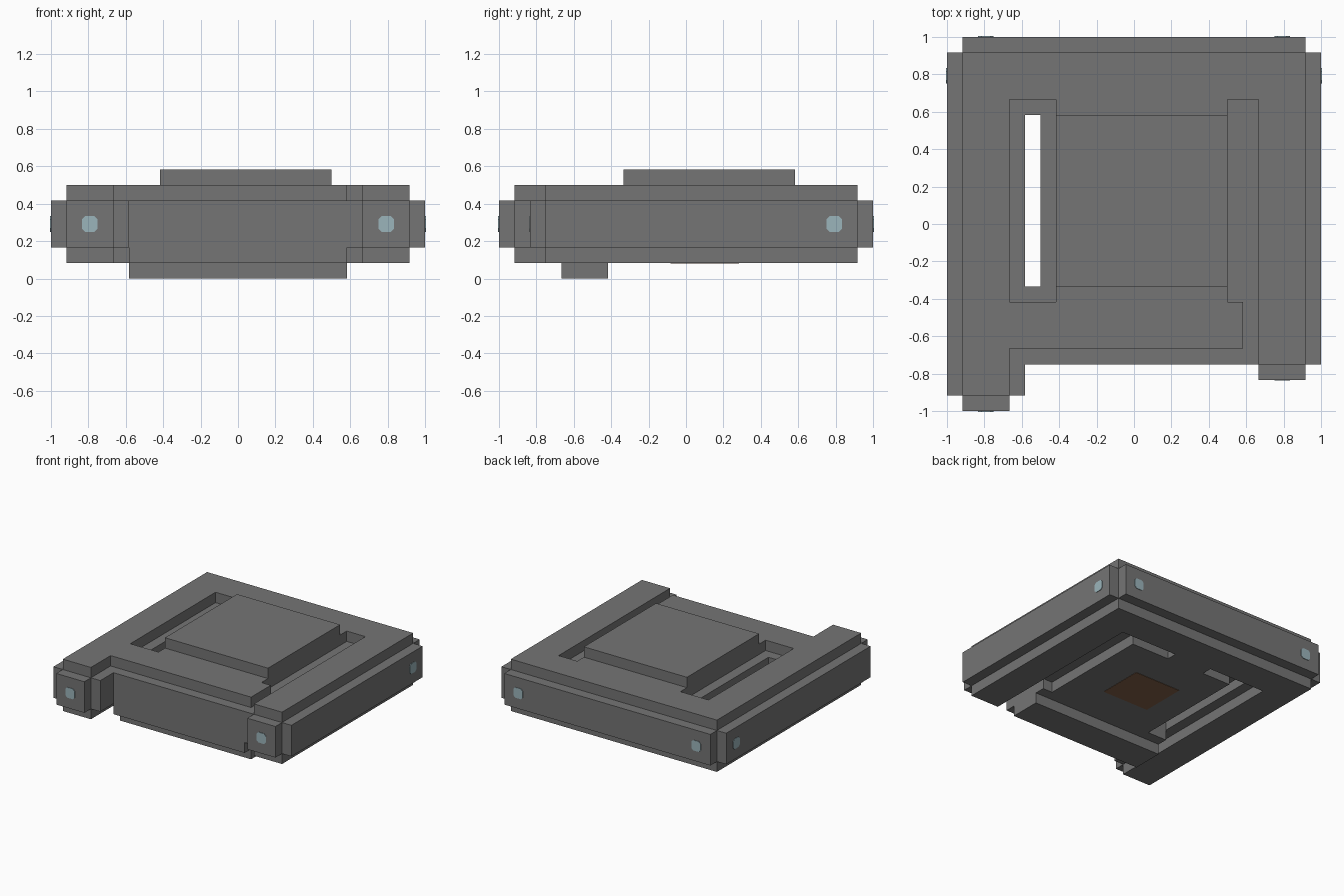
import bpy, bmesh
from mathutils import Matrix, Vector

U = 1 / 12  # modelling unit: the body is 24 units wide

old = bpy.data.objects.get("Cube")
if old:
    bpy.data.objects.remove(old, do_unlink=True)


def material(name, rgb):
    m = bpy.data.materials.new(name)
    m.use_nodes = True
    m.diffuse_color = (*rgb, 1)
    m.node_tree.nodes["Principled BSDF"].inputs["Base Color"].default_value = (*rgb, 1)
    return m


grey = material("dark_grey", (0.178, 0.178, 0.178))
blue = material("pale_blue", (0.33, 0.46, 0.50))
brown = material("brown", (0.23, 0.118, 0.065))


def finish(name, bm, mat):
    mesh = bpy.data.meshes.new(name)
    bm.to_mesh(mesh)
    bm.free()
    mesh.materials.append(mat)
    obj = bpy.data.objects.new(name, mesh)
    bpy.context.collection.objects.link(obj)
    return obj


def blocks(name, mat, *boxes):
    """One part made of boxes, each given as (x, y, z) ranges in units."""
    bm = bmesh.new()
    for ranges in boxes:
        size = [(b - a) * U for a, b in ranges]
        mid = Vector([(a + b) * U / 2 for a, b in ranges])
        bmesh.ops.create_cube(bm, size=1, matrix=Matrix.Translation(mid) @ Matrix.Diagonal((*size, 1)))
    return finish(name, bm, mat)


TALL, CORE = (1, 6), (2, 5)  # heights of the narrow and the wide beam layers

# Side beams: plus-shaped section with a tip on the front end
for name, side, front in (("right_beam", -1, -11), ("left_beam", 1, -9)):
    narrow = sorted((8 * side, 11 * side))
    wide = sorted((7 * side, 12 * side))
    blocks(name, grey,
           (narrow, (front, 11), TALL),
           (wide, (front, 11), CORE),
           (narrow, (front - 1, front), CORE))

# Back beam
blocks("back_beam", grey,
       ((-8, 8), (8, 11), TALL),
       ((-7, 7), (7, 8), CORE),
       ((-11, 11), (11, 12), CORE))

# Front beam, one unit deeper than the others
blocks("front_beam", grey,
       ((-8, 7), (-8, -5), (5, 6)),
       ((-7, 7), (-9, -4), (1, 5)),
       ((-7, 7), (-8, -5), (0, 1)))

# Centre panel, its raised top, and the bridge to the back beam underneath
blocks("centre_panel", grey,
       ((-6, 7), (-4, 7), CORE),
       ((-5, 6), (-5, 8), (5, 6)),
       ((-5, 6), (-4, 7), (1, 2)),
       ((-2, 2), (7, 8), (1, 2)))
blocks("raised_plate", grey, ((-5, 6), (-4, 7), (6, 7)))

# Brown patch under the centre
blocks("underside_patch", brown, ((-2.3, 2.6), (-1, 3.4), (0.97, 1)))


def stud(name, location, normal):
    """Thin square disc with clipped corners, facing along normal."""
    bm = bmesh.new()
    h, c = 0.5 * U, 0.3 * U
    pts = [(h, -c), (h, c), (c, h), (-c, h), (-h, c), (-h, -c), (-c, -h), (c, -h)]
    face = bm.faces.new([bm.verts.new((x, y, -0.002)) for x, y in pts])
    top = bmesh.ops.extrude_face_region(bm, geom=[face])
    bmesh.ops.translate(bm, vec=(0, 0, 0.006),
                        verts=[v for v in top["geom"] if isinstance(v, bmesh.types.BMVert)])
    bmesh.ops.recalc_face_normals(bm, faces=bm.faces)
    turn = Vector(normal).to_track_quat("Z", "Y").to_matrix().to_4x4()
    bm.transform(Matrix.Translation(Vector(location) * U) @ turn)
    finish(name, bm, blue)


# Pale studs near the beam ends
for name, s, front in (("right", -1, -12), ("left", 1, -10)):
    stud(name + "_front_stud", (9.5 * s, front, 3.5), (0, -1, 0))
    stud(name + "_back_stud", (9.5 * s, 12, 3.5), (0, 1, 0))
    stud(name + "_side_stud", (12 * s, 9.5, 3.5), (s, 0, 0))
